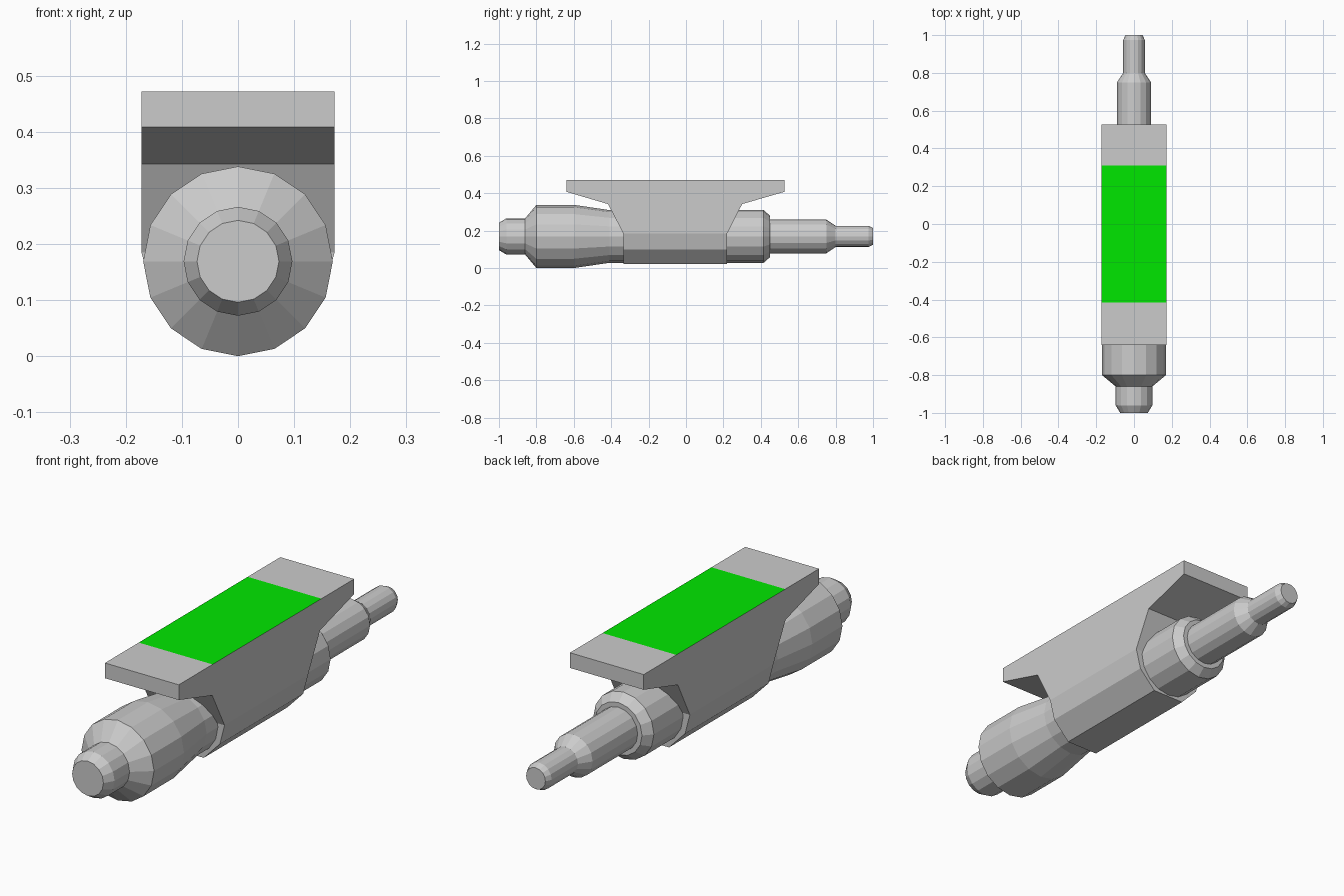
import bpy, bmesh
from math import sin, cos, pi

if "Cube" in bpy.data.objects:
    bpy.data.objects.remove(bpy.data.objects["Cube"])

AXIS_Z = 0.169


def finish(name, bm, mats=()):
    bmesh.ops.recalc_face_normals(bm, faces=bm.faces)
    me = bpy.data.meshes.new(name)
    bm.to_mesh(me)
    bm.free()
    for m in mats:
        me.materials.append(m)
    ob = bpy.data.objects.new(name, me)
    bpy.context.collection.objects.link(ob)
    return ob


def loft(bm, rings):
    """Skin consecutive closed rings and cap both ends."""
    loops = [[bm.verts.new(p) for p in ring] for ring in rings]
    n = len(loops[0])
    for a, b in zip(loops, loops[1:]):
        for i in range(n):
            j = (i + 1) % n
            bm.faces.new((a[i], a[j], b[j], b[i]))
    bm.faces.new(loops[0])
    bm.faces.new(loops[-1])


def turned(name, profile, sides=16):
    """Turned part along y from (y, radius) pairs."""
    bm = bmesh.new()
    loft(bm, [[(r * sin(2 * pi * i / sides), y, AXIS_Z + r * cos(2 * pi * i / sides))
               for i in range(sides)] for y, r in profile])
    return finish(name, bm)


# Barrel with chamfered nose and stepped rear shaft
turned("barrel", [(-1.0, 0.073), (-0.96, 0.097), (-0.86, 0.097), (-0.80, 0.169),
                  (-0.60, 0.169), (-0.41, 0.141), (0.415, 0.141), (0.45, 0.110),
                  (0.45, 0.090), (0.75, 0.090), (0.80, 0.057), (0.975, 0.057),
                  (1.0, 0.045)])

# Saddle: stacked rectangles (z, y front, y back, half width)
grey = bpy.data.materials.new("grey")
grey.diffuse_color = (0.8, 0.8, 0.8, 1)
grey.use_nodes = True
grey.node_tree.nodes["Principled BSDF"].inputs["Base Color"].default_value = grey.diffuse_color
green = bpy.data.materials.new("green")
green.diffuse_color = (0.0, 0.8, 0.0, 1)
green.use_nodes = True
green.node_tree.nodes["Principled BSDF"].inputs["Base Color"].default_value = green.diffuse_color

levels = [(0.022, -0.335, 0.22, 0.075), (0.100, -0.335, 0.22, 0.150),
          (0.185, -0.335, 0.22, 0.172), (0.342, -0.417, 0.30, 0.172),
          (0.408, -0.64, 0.527, 0.172), (0.472, -0.64, 0.527, 0.172)]
bm = bmesh.new()
loft(bm, [[(-w, y0, z), (w, y0, z), (w, y1, z), (-w, y1, z)]
          for z, y0, y1, w in levels])

# Green panel cut into the top face
for y in (-0.415, 0.31):
    top = [f for f in bm.faces if f.calc_center_median().z > 0.47]
    geom = top + list({e for f in top for e in f.edges}) + list({v for f in top for v in f.verts})
    bmesh.ops.bisect_plane(bm, geom=geom, plane_co=(0, y, 0), plane_no=(0, 1, 0))
for f in bm.faces:
    c = f.calc_center_median()
    if c.z > 0.47 and abs(c.y + 0.05) < 0.1:
        f.material_index = 1
finish("saddle", bm, (grey, green))
